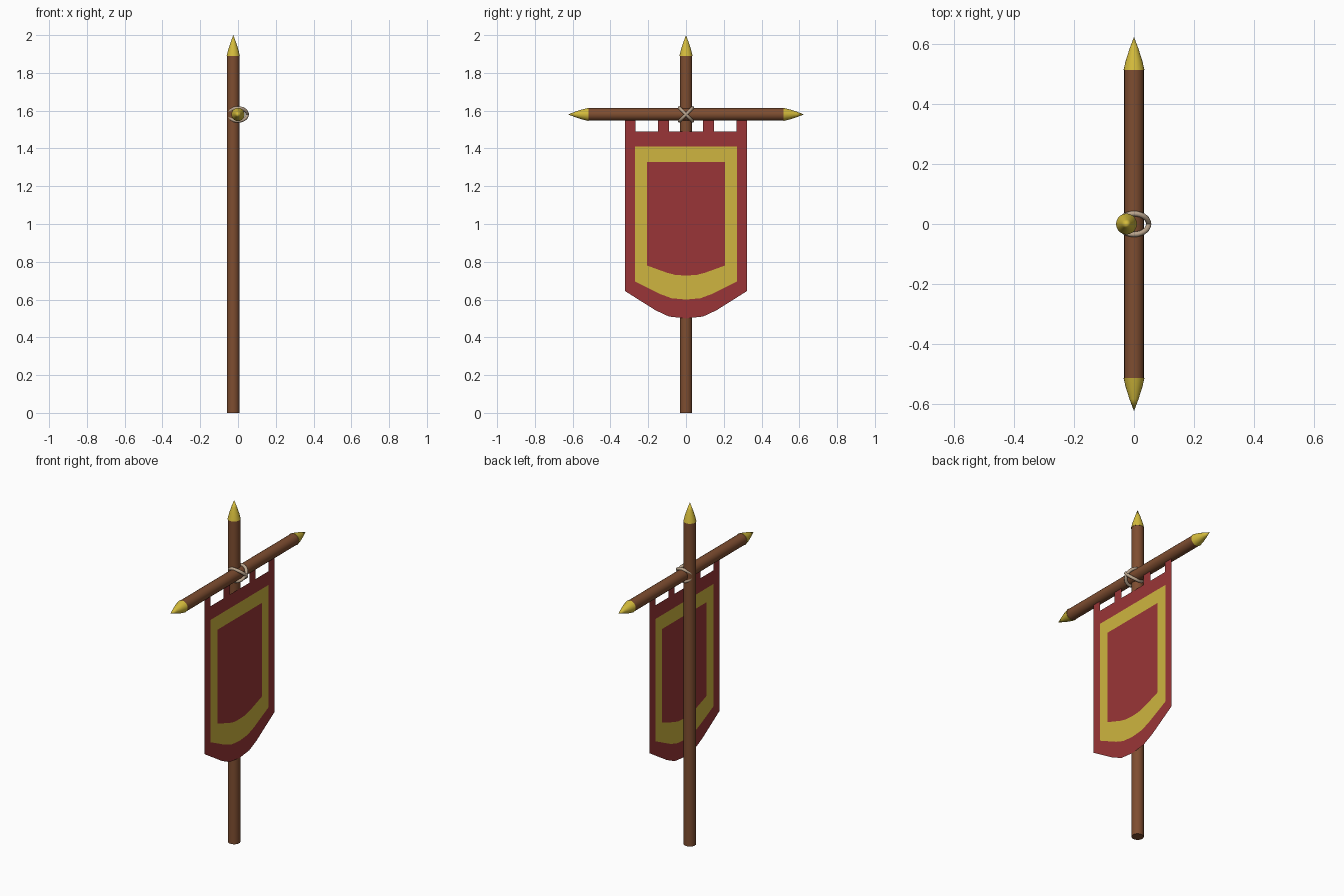
import bpy, bmesh, math
from mathutils import Matrix

if "Cube" in bpy.data.objects:
    bpy.data.objects.remove(bpy.data.objects["Cube"])


def material(name, rgb):
    m = bpy.data.materials.new(name)
    m.diffuse_color = (*rgb, 1)
    m.use_nodes = True
    m.node_tree.nodes["Principled BSDF"].inputs["Base Color"].default_value = m.diffuse_color
    return m


WOOD = material("brown wood", (0.21, 0.075, 0.030))
GOLD = material("gold metal", (0.66, 0.50, 0.045))
ROPE = material("tan rope", (0.50, 0.38, 0.27))
RED = material("red cloth", (0.32, 0.036, 0.038))
YELLOW = material("yellow cloth", (0.62, 0.46, 0.05))

POLE_X, BAR_Z, R = -0.025, 1.58, 0.033


def smooth(obj, angle=40):
    bpy.ops.object.select_all(action='DESELECT')
    obj.select_set(True)
    bpy.context.view_layer.objects.active = obj
    bpy.ops.object.shade_smooth_by_angle(angle=math.radians(angle))


def add_object(name, bm, mats):
    mesh = bpy.data.meshes.new(name)
    bm.to_mesh(mesh)
    bm.free()
    obj = bpy.data.objects.new(name, mesh)
    bpy.context.collection.objects.link(obj)
    for m in mats:
        mesh.materials.append(m)
    return obj


def lathe(name, profile, mat, loc, tilt=0.0, sides=20):
    """Spin a (radius, height) profile, then tilt it about x."""
    bm = bmesh.new()
    vs = [bm.verts.new((r, 0, h)) for r, h in profile]
    edges = [bm.edges.new(p) for p in zip(vs, vs[1:])]
    bmesh.ops.spin(bm, geom=vs + edges, axis=(0, 0, 1), cent=(0, 0, 0),
                   angle=math.tau, steps=sides, use_merge=True)
    bmesh.ops.remove_doubles(bm, verts=bm.verts, dist=1e-5)
    bmesh.ops.recalc_face_normals(bm, faces=bm.faces)
    bm.transform(Matrix.Translation(loc) @ Matrix.Rotation(tilt, 4, 'X'))
    smooth(add_object(name, bm, [mat]))


def shaft(length):
    return [(0, 0), (R, 0), (R, length), (0, length)]


TIP = [(0, 0), (R + 0.002, 0), (0.027, 0.033), (0.015, 0.07), (0, 0.11)]

# Upright pole and its spike
lathe("pole", shaft(1.89), WOOD, (POLE_X, 0, 0))
lathe("pole_tip", TIP, GOLD, (POLE_X, 0, 1.89))

# Crossbar and its two spikes
lathe("crossbar", shaft(1.03), WOOD, (0, 0.515, BAR_Z), math.pi / 2)
for side, tag in ((1, "right"), (-1, "left")):
    lathe("crossbar_tip_" + tag, TIP, GOLD, (0, side * 0.515, BAR_Z), -side * math.pi / 2)

# Rope lashing: two crossed loops
for tag, a in (("a", 45), ("b", -45)):
    bpy.ops.mesh.primitive_torus_add(major_segments=28, minor_segments=10,
                                     major_radius=0.049, minor_radius=0.009,
                                     location=(0, 0, BAR_Z),
                                     rotation=(math.radians(a), 0, 0))
    loop = bpy.context.object
    loop.name = "rope_loop_" + tag
    loop.data.materials.append(ROPE)
    smooth(loop, 60)

# Banner: nested outlines joined into red border, yellow band and red centre
CLOTH_X = 0.010
SPLITS = (-1, -0.5, -0.28, 0, 0.28, 0.5, 1)


def outline(bm, half, top, corner, low):
    drop = {1: 0, 0.5: 0.70, 0.28: 0.93, 0: 1}
    pts = [(-half, top)]
    pts += [(half * t, corner + (low - corner) * drop[abs(t)]) for t in SPLITS]
    pts += [(half, top)]
    return [bm.verts.new((CLOTH_X, y, z)) for y, z in pts]


bm = bmesh.new()
rings = [outline(bm, 0.323, 1.49, 0.645, 0.50),
         outline(bm, 0.270, 1.41, 0.695, 0.60),
         outline(bm, 0.206, 1.328, 0.78, 0.727)]
for k, (a, b) in enumerate(zip(rings, rings[1:])):
    for i in range(len(a)):
        j = (i + 1) % len(a)
        bm.faces.new((a[i], a[j], b[j], b[i])).material_index = k
bm.faces.new(rings[2])

# Hanging tabs
for y0, y1 in ((-0.323, -0.268), (-0.147, -0.090), (0.090, 0.147), (0.268, 0.323)):
    bm.faces.new([bm.verts.new((CLOTH_X, y, z)) for y, z in
                  ((y0, 1.49), (y1, 1.49), (y1, 1.56), (y0, 1.56))])
add_object("banner", bm, [RED, YELLOW])
